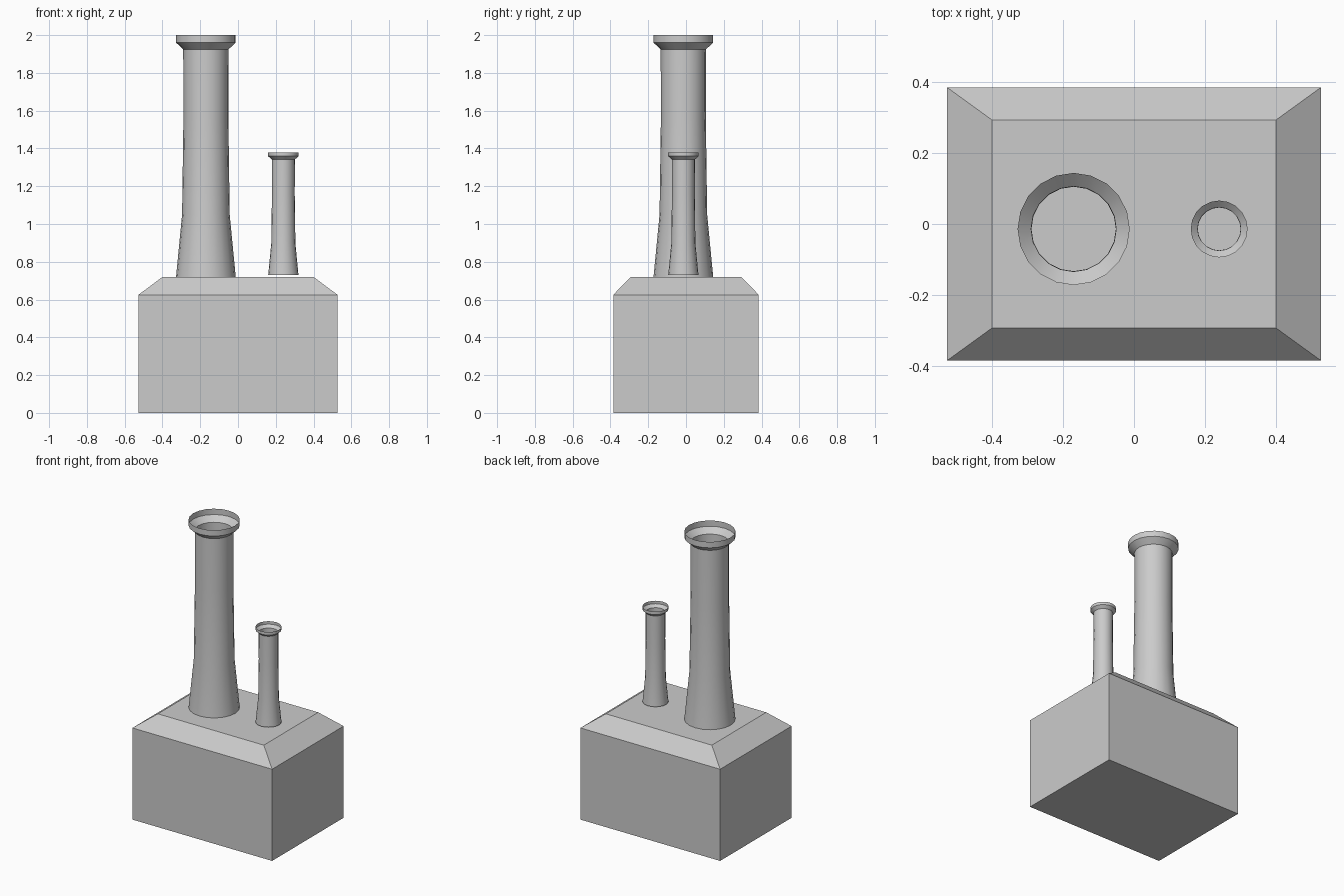
import bpy, bmesh, math

if "Cube" in bpy.data.objects:
    bpy.data.objects.remove(bpy.data.objects["Cube"])

SIDES = 20


def finish(name, bm, smooth=False):
    mesh = bpy.data.meshes.new(name)
    bm.to_mesh(mesh)
    bm.free()
    obj = bpy.data.objects.new(name, mesh)
    bpy.context.collection.objects.link(obj)
    if smooth:
        bpy.ops.object.select_all(action='DESELECT')
        obj.select_set(True)
        bpy.context.view_layer.objects.active = obj
        bpy.ops.object.shade_smooth_by_angle(angle=math.radians(30))
    return obj


def stack(name, sections, cap):
    """Block made of rectangular sections (half x, half y, z)."""
    bm = bmesh.new()
    rings = [[bm.verts.new((sx * hx, sy * hy, z))
              for sx, sy in ((-1, -1), (1, -1), (1, 1), (-1, 1))]
             for hx, hy, z in sections]
    for low, high in zip(rings, rings[1:]):
        for i in range(4):
            j = (i + 1) % 4
            bm.faces.new((low[i], low[j], high[j], high[i]))
    if cap:
        bm.faces.new(rings[0][::-1])
        bm.faces.new(rings[-1])
    return finish(name, bm)


def chimney(name, x, y, z, scale):
    """Open thin-walled pipe: flared foot, slim shaft, funnel and rim."""
    profile = [(0.158, 0), (0.126, 0.33), (0.119, 0.84), (0.120, 1.205),
               (0.158, 1.24), (0.158, 1.28)]
    bm = bmesh.new()
    rings = []
    for r, h in profile:
        rings.append([bm.verts.new((x + scale * r * math.cos(a),
                                    y + scale * r * math.sin(a),
                                    z + scale * h))
                      for a in (2 * math.pi * i / SIDES for i in range(SIDES))])
    for low, high in zip(rings, rings[1:]):
        for i in range(SIDES):
            j = (i + 1) % SIDES
            bm.faces.new((low[i], low[j], high[j], high[i]))
    return finish(name, bm, smooth=True)


# Chimney base with sloped shoulders
stack("chimney_base", [(0.527, 0.385, 0), (0.527, 0.385, 0.625),
                       (0.40, 0.293, 0.72)], True)

# Large and small chimney pots
chimney("large_chimney_pot", -0.17, -0.014, 0.72, 1.0)
chimney("small_chimney_pot", 0.24, -0.014, 0.73, 0.507)
